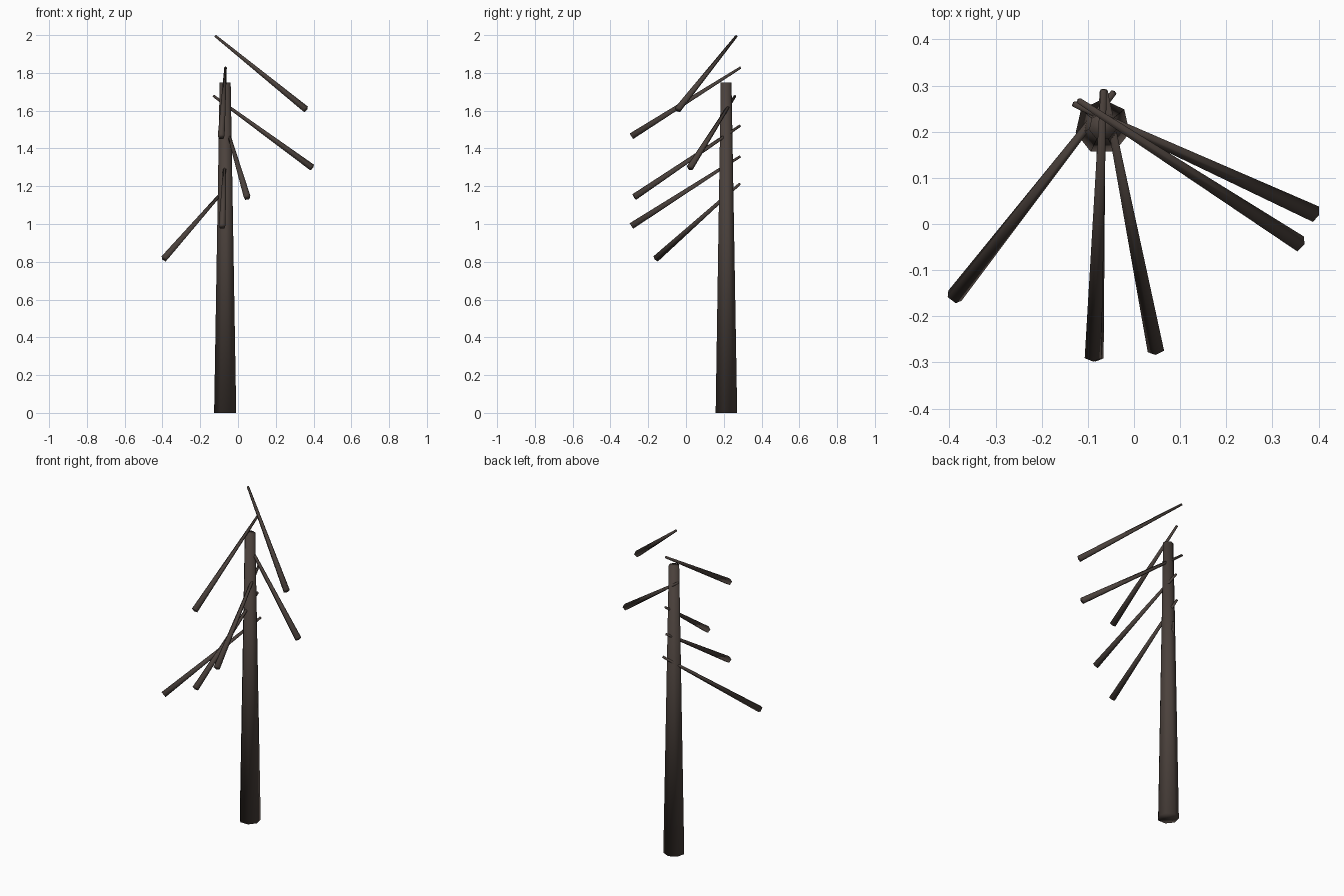
import bpy
from mathutils import Vector, Matrix
from math import pi

default = bpy.data.objects.get("Cube")
if default:
    bpy.data.objects.remove(default, do_unlink=True)

# Dark weathered bark
bark = bpy.data.materials.new("dark bark")
bark.use_nodes = True
bark_colour = (0.07, 0.053, 0.045, 1)
bark.diffuse_color = bark_colour
bark.node_tree.nodes["Principled BSDF"].inputs["Base Color"].default_value = bark_colour


def tapered_limb(name, start, end, start_radius, end_radius, sides, turn=0.0):
    """Smooth-shaded tapered prism running from start to end."""
    start, end = Vector(start), Vector(end)
    axis = end - start
    bpy.ops.mesh.primitive_cone_add(vertices=sides, radius1=start_radius,
                                    radius2=end_radius, depth=axis.length)
    limb = bpy.context.object
    limb.name = name
    limb.data.name = name
    limb.data.transform(Matrix.Rotation(turn, 4, "Z"))
    limb.rotation_mode = "QUATERNION"
    limb.rotation_quaternion = Vector((0, 0, 1)).rotation_difference(axis)
    limb.location = (start + end) / 2
    limb.data.materials.append(bark)
    bpy.ops.object.shade_smooth()
    return limb


# Trunk, seven-sided with a corner to the back
tapered_limb("trunk", (-0.068, 0.211, 0), (-0.068, 0.211, 1.75), 0.06, 0.03, 7)

# Drooping branches: thick outer end, thin tip poking through behind the trunk
branches = {
    "branch_top": ((0.358, -0.043, 1.607), (-0.12, 0.267, 1.995)),
    "branch_upper_front": ((-0.089, -0.288, 1.463), (-0.066, 0.29, 1.828)),
    "branch_upper_left": ((0.391, 0.022, 1.299), (-0.13, 0.26, 1.678)),
    "branch_middle_front": ((0.048, -0.273, 1.142), (-0.063, 0.288, 1.521)),
    "branch_lower_front": ((-0.084, -0.288, 0.988), (-0.068, 0.288, 1.358)),
    "branch_lower_right": ((-0.39, -0.158, 0.817), (-0.044, 0.285, 1.213)),
}
for name, (outer, tip) in branches.items():
    tapered_limb(name, outer, tip, 0.019, 0.007, 5, pi / 5)
